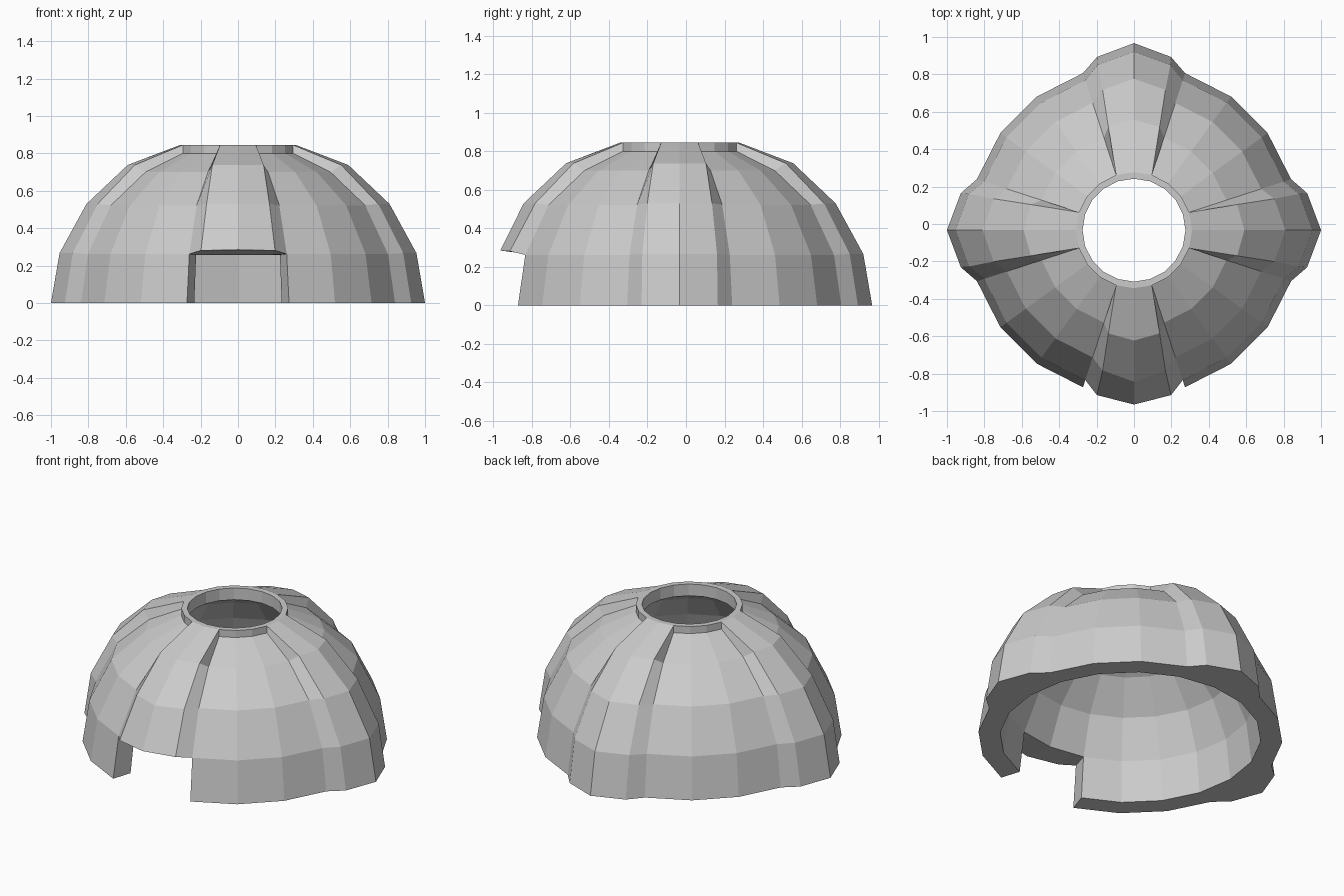
import bpy, bmesh
from math import cos, sin, radians

if "Cube" in bpy.data.objects:
    bpy.data.objects.remove(bpy.data.objects["Cube"])

CENTRE_Y = -0.033
# (radius, height) rings from the ground up
WALL = [(.883, 0), (.843, .262), (.715, .522), (.52, .70), (.31, .80)]
RIB = [(1.0, 0), (.954, .267), (.81, .53), (.59, .738), (.31, .845)]
INNER = [(.757, 0), (.725, .257), (.625, .49), (.46, .665), (.275, .77)]
RIB_HALF_WIDTH = [.198, .194, .168, .137, .096]
RIB_EDGE_DEPTH = [.926, .926, .926, .935, .951]
COLLAR_OUT, COLLAR_IN, TOP = .31, .275, .845
FRONT = 3


def polar(r, deg, z):
    return (r * cos(radians(deg)), r * sin(radians(deg)), z)


def chord(r, t, z):
    """Point on the flat side between 0 and +/-18 degrees."""
    a, b = polar(r, 0, z), polar(r, 18 if t > 0 else -18, z)
    k = abs(t)
    return tuple(p + (q - p) * k for p, q in zip(a, b))


def wall_column(deg):
    """Closed section: outside, collar, then back down the inside."""
    return ([polar(r, deg, z) for r, z in WALL]
            + [polar(COLLAR_OUT, deg, TOP), polar(COLLAR_IN, deg, TOP)]
            + [polar(r, deg, z) for r, z in reversed(INNER)])


def rib_column(side, front):
    """Section through a rib: side is -1, 0 or 1."""
    pts = []
    for i, (r, z) in enumerate(RIB):
        pts.append((r * (RIB_EDGE_DEPTH[i] if side else 1), side * RIB_HALF_WIDTH[i], z))
    if front:  # lip over the doorway
        pts[1] = (.882, side * .198, .281) if side else (.932, 0, .285)
    t = side * .68
    top_t = side
    pts += [chord(COLLAR_OUT, top_t, TOP), chord(COLLAR_IN, top_t, TOP)]
    for i, (r, z) in reversed(list(enumerate(INNER))):
        pts.append(chord(r, top_t if i == 4 else t, z))
    return pts


def spin(p, quarter):
    a = radians(90 * quarter)
    x, y, z = p
    return (x * cos(a) - y * sin(a), x * sin(a) + y * cos(a) + CENTRE_Y, z)


bm = bmesh.new()
columns = []
# four quarters, each one rib and the plain wall beside it
for q in range(4):
    front = q == FRONT
    quarter = [wall_column(-18), rib_column(-1, front), rib_column(0, front),
               rib_column(1, front), wall_column(18), wall_column(36), wall_column(54)]
    for col in quarter:
        columns.append([bm.verts.new(spin(p, q)) for p in col])

n, m = len(columns), len(columns[0])
door = range(FRONT * 7, FRONT * 7 + 4)
for c in range(n):
    a, b = columns[c], columns[(c + 1) % n]
    if c in door:  # leave the lowest course open, close it with the lintel
        a, b = a[1:-1], b[1:-1]
    k = len(a)
    for i in range(k):
        j = (i + 1) % k
        bm.faces.new((a[i], b[i], b[j], a[j]))

# doorway jambs
for c in (door[0], door[-1] + 1):
    col = columns[c]
    bm.faces.new((col[0], col[1], col[m - 2], col[m - 1]))

bmesh.ops.delete(bm, geom=[v for v in bm.verts if not v.link_faces], context='VERTS')
bmesh.ops.remove_doubles(bm, verts=bm.verts, dist=.004)
bmesh.ops.dissolve_degenerate(bm, dist=.0005, edges=bm.edges)
bmesh.ops.recalc_face_normals(bm, faces=bm.faces)

mesh = bpy.data.meshes.new("ribbed_dome")
bm.to_mesh(mesh)
bm.free()
bpy.context.collection.objects.link(bpy.data.objects.new("ribbed_dome", mesh))
